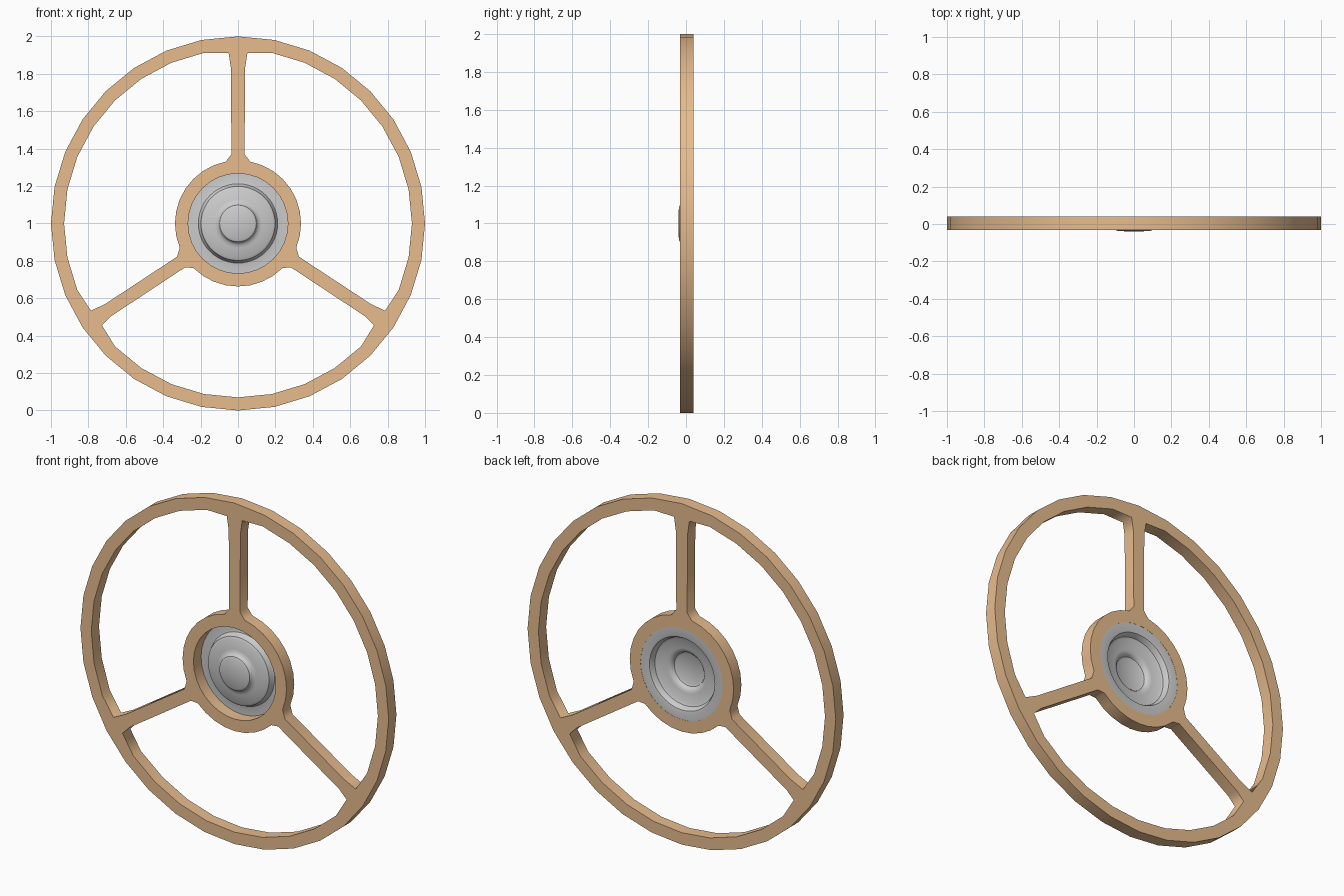
import bpy, bmesh
from math import sin, cos, radians, pi

if "Cube" in bpy.data.objects:
    bpy.data.objects.remove(bpy.data.objects["Cube"])

STEP = 11.25
RIM_IN, HUB_OUT, HUB_IN = 0.93, 0.337, 0.267


def arc(r, start, end):
    n = round(abs(end - start) / STEP)
    return [(r * cos(radians(start + (end - start) * i / n)),
             r * sin(radians(start + (end - start) * i / n))) for i in range(n + 1)]


def mirrored(points):
    return [(-x, z) for x, z in reversed(points)]


# Window between the upright spoke and the lower right spoke, with flared ends
side_window = ([(0.035, 0.37), (0.038, 0.83), (0.05, 0.91)]
               + arc(RIM_IN, 78.75, -22.5)
               + [(0.786, -0.467), (0.706, -0.428), (0.326, -0.178)]
               + arc(HUB_OUT, -22.5, 78.75))

# Window below the two lower spokes
half = [(0.283, -0.235), (0.68, -0.497), (0.727, -0.545)]
bottom_window = (half + arc(RIM_IN, -45, -135) + mirrored(half)
                 + arc(HUB_OUT, -135, -45))

# Wheel frame: rim, spokes and hub ring as one extruded outline
curve = bpy.data.curves.new("wheel_frame", 'CURVE')
curve.dimensions = '2D'
curve.fill_mode = 'BOTH'
curve.extrude = 0.036
for pts in (arc(1.0, 0, 360)[:-1], side_window, mirrored(side_window),
            bottom_window, arc(HUB_IN, 0, 360)[:-1]):
    s = curve.splines.new('POLY')
    s.points.add(len(pts) - 1)
    for p, (x, z) in zip(s.points, pts):
        p.co = (x, z, 0, 1)
    s.use_cyclic_u = True
frame = bpy.data.objects.new("wheel_frame", curve)
bpy.context.collection.objects.link(frame)
frame.location = (0, 0.004, 1)
frame.rotation_euler = (pi / 2, 0, 0)
bpy.context.view_layer.objects.active = frame
frame.select_set(True)
bpy.ops.object.convert(target='MESH')
frame = bpy.context.object
wood = bpy.data.materials.new("tan")
wood.diffuse_color = (0.8, 0.5, 0.27, 1)
wood.use_nodes = True
wood.node_tree.nodes["Principled BSDF"].inputs["Base Color"].default_value = wood.diffuse_color
frame.data.materials.clear()
frame.data.materials.append(wood)
frame.select_set(False)

# Hub cap: pressed sheet, revolved from (radius, y)
profile = [(0.0, -0.04), (0.085, -0.038), (0.098, -0.032), (0.104, -0.02),
           (0.112, -0.012), (0.13, -0.008), (0.185, -0.002), (0.198, 0.005),
           (0.205, 0.025), (0.212, 0.036), (0.225, 0.039), (0.27, 0.039)]
bm = bmesh.new()
vs = [bm.verts.new((r, y, 0)) for r, y in profile]
edges = [bm.edges.new(e) for e in zip(vs, vs[1:])]
bmesh.ops.spin(bm, geom=vs + edges, cent=(0, 0, 0), axis=(0, 1, 0),
               angle=2 * pi, steps=48)
bmesh.ops.remove_doubles(bm, verts=bm.verts, dist=1e-4)
bmesh.ops.recalc_face_normals(bm, faces=bm.faces)
if min(bm.faces, key=lambda f: f.calc_center_median().y).normal.y > 0:
    bmesh.ops.reverse_faces(bm, faces=bm.faces)
mesh = bpy.data.meshes.new("hub_cap")
bm.to_mesh(mesh)
bm.free()
cap = bpy.data.objects.new("hub_cap", mesh)
bpy.context.collection.objects.link(cap)
cap.location.z = 1
bpy.context.view_layer.objects.active = cap
cap.select_set(True)
bpy.ops.object.shade_smooth_by_angle(angle=radians(35))
